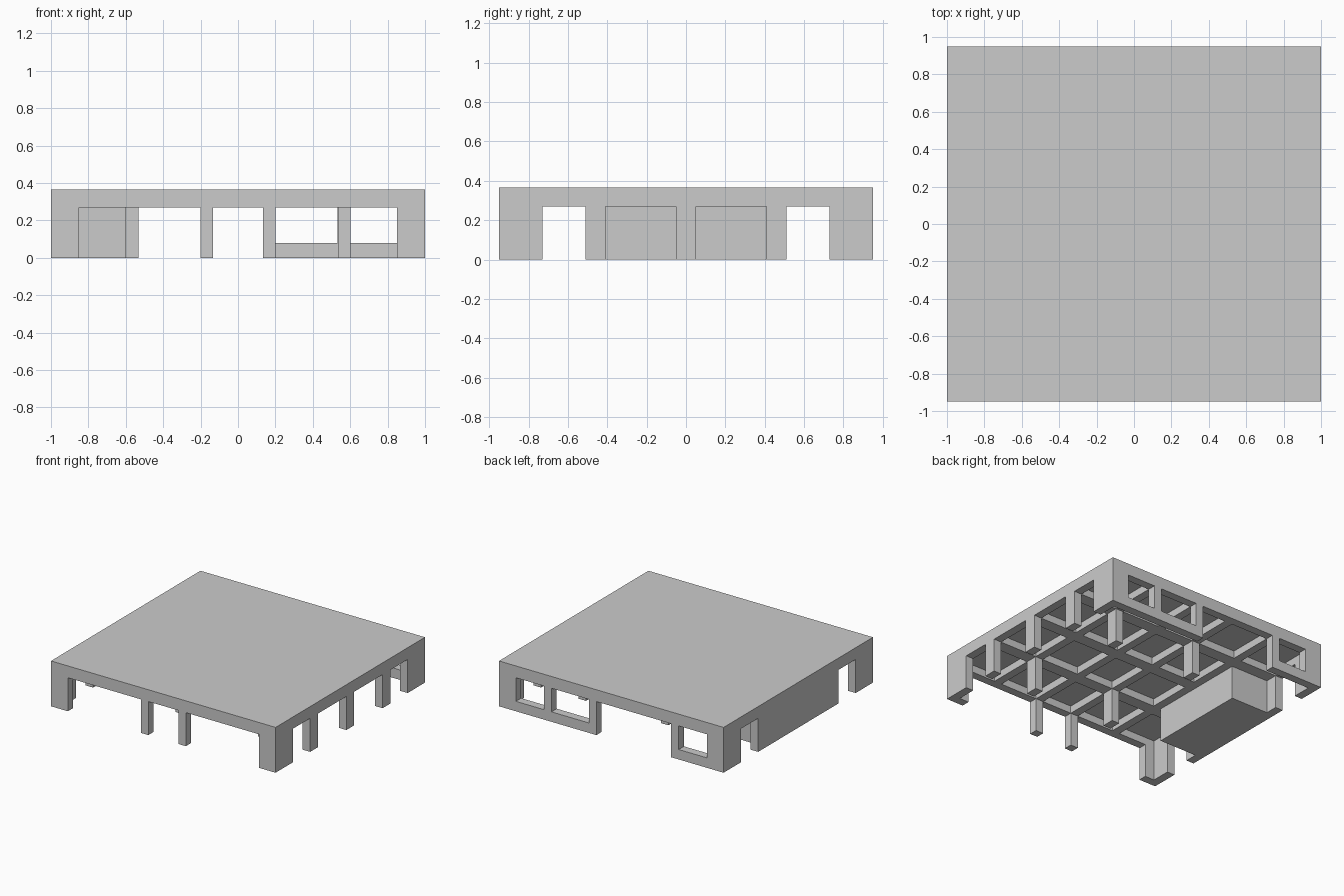
import bpy, bmesh
from mathutils import Vector

if "Cube" in bpy.data.objects:
    bpy.data.objects.remove(bpy.data.objects["Cube"])

TOP, CEIL, RECESS = 0.365, 0.27, 0.33   # roof top, beam underside, coffer depth
W, D, T = 1.0, 0.95, 0.067              # half width, half depth, wall thickness


def boxes(name, spans):
    """One mesh object made from (x0, x1, y0, y1, z0, z1) boxes."""
    bm = bmesh.new()
    for x0, x1, y0, y1, z0, z1 in spans:
        vs = bmesh.ops.create_cube(bm, size=1)["verts"]
        for v in vs:
            v.co = Vector(((x0 + x1) / 2 + v.co.x * (x1 - x0),
                           (y0 + y1) / 2 + v.co.y * (y1 - y0),
                           (z0 + z1) / 2 + v.co.z * (z1 - z0)))
    me = bpy.data.meshes.new(name)
    bm.to_mesh(me)
    bm.free()
    ob = bpy.data.objects.new(name, me)
    bpy.context.collection.objects.link(ob)
    return ob


# Roof slab with a coffered underside
roof = boxes("roof_slab", [(-W, W, -D, D, CEIL, TOP)])
bays_x = [(-0.933, -0.6), (-0.533, -0.2), (-0.133, 0.133), (0.2, 0.533), (0.6, 0.933)]
bays_y = [(-0.883, -0.51), (-0.41, -0.05), (0.05, 0.41), (0.51, 0.883)]
cut = boxes("coffer_cutter", [(*bx, *by, 0.2, RECESS) for bx in bays_x for by in bays_y
                              if not (bx[0] < -0.9 and abs(sum(by)) < 0.6)])
cut.hide_render = True
cut.hide_set(True)
mod = roof.modifiers.new("coffers", 'BOOLEAN')
mod.operation = 'DIFFERENCE'
mod.solver = 'EXACT'
mod.object = cut

# L-shaped corner piers
for sx, sy, name in [(-1, -1, "front_left"), (1, -1, "front_right"),
                     (-1, 1, "back_left"), (1, 1, "back_right")]:
    spans = [(W - T, W, 0.73, D, 0, CEIL), (0.85, W - T, D - T, D, 0, CEIL)]
    boxes(name + "_pier", [
        (*sorted((sx * a, sx * b)), *sorted((sy * c, sy * d)), e, f)
        for a, b, c, d, e, f in spans])

# Columns: front edge, right edge, left edge and interior
for x in (-0.167, 0.167):
    boxes("front_column", [(x - T / 2, x + T / 2, -D, -D + T, 0, CEIL)])
spots = [(W - T / 2, y) for y in (-0.46, 0, 0.46)]
spots += [(x, y) for x in (-W + T / 2, -0.167, 0.567) for y in (-0.46, 0.46)]
for x, y in spots:
    boxes("column", [(x - T / 2, x + T / 2, y - 0.05, y + 0.05, 0, CEIL)])

# Back wall: sills under the windows and the posts between them
for x0, x1 in ((-0.85, -0.6), (0.2, 0.533), (0.6, 0.85)):
    boxes("window_sill", [(x0, x1, D - T, D, 0, 0.08)])
for x0 in (-0.6, 0.133, 0.533):
    boxes("window_post", [(x0, x0 + T, D - T, D, 0, CEIL)])

# Enclosed room on the left side
boxes("enclosed_room", [(-W, -0.6, -0.41, 0.41, 0, CEIL)])
